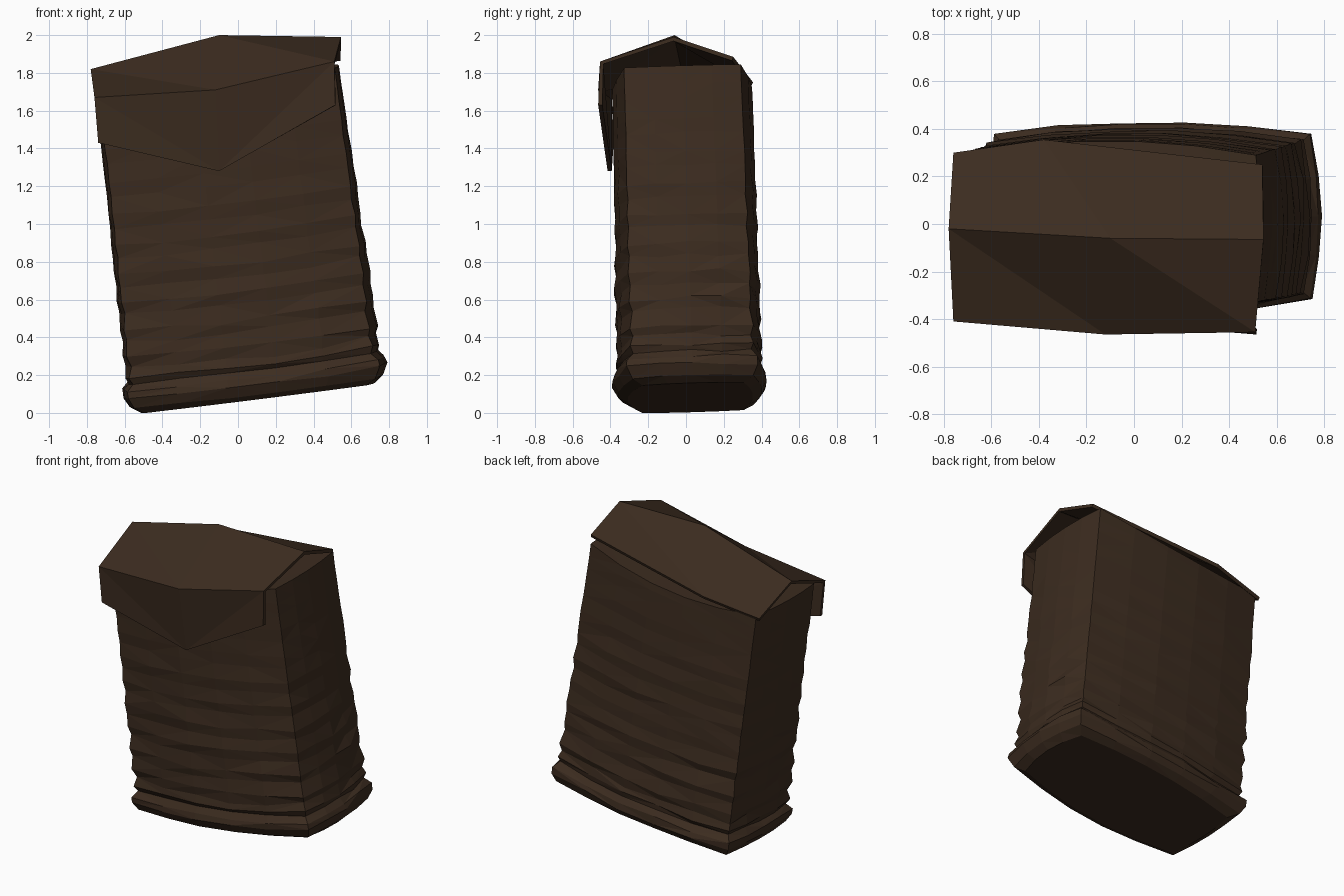
import bpy, bmesh, math, random

if "Cube" in bpy.data.objects:
    bpy.data.objects.remove(bpy.data.objects["Cube"])

random.seed(4)
leather = bpy.data.materials.new("dark brown leather")
leather.diffuse_color = (0.045, 0.025, 0.014, 1)
leather.use_nodes = True
leather.node_tree.nodes["Principled BSDF"].inputs["Base Color"].default_value = leather.diffuse_color


def make(name, bm):
    me = bpy.data.meshes.new(name)
    bm.to_mesh(me)
    bm.free()
    me.materials.append(leather)
    ob = bpy.data.objects.new(name, me)
    bpy.context.collection.objects.link(ob)
    return ob


def lerp(a, b, t):
    return a + (b - a) * t


def ring(h, out, wob):
    """One bowed rectangular section at height h, pushed outward by out."""
    t = h / 1.68
    hw = lerp(0.642, 0.622, t) + out
    yf, yb = lerp(-0.285, -0.328, t) - out, lerp(0.36, 0.29, t) + out
    front_bow, back_bow = lerp(0.08, 0.065, t), lerp(0.05, 0.06, t)
    right_bow, left_bow = lerp(0.045, 0.022, t), lerp(0.025, 0.02, t)
    pts = []
    for i in range(5):                                   # front
        u = -1 + 2 * i / 5
        pts.append((u * hw, yf - front_bow * (1 - u * u)))
    for i in range(4):                                   # right
        v = -1 + i / 2
        pts.append((hw + right_bow * (1 - v * v), lerp(yf, yb, i / 4)))
    for i in range(5):                                   # back
        u = 1 - 2 * i / 5
        pts.append((u * hw, yb + back_bow * (1 - u * u)))
    for i in range(4):                                   # left
        v = 1 - i / 2
        pts.append((-hw - left_bow * (1 - v * v), lerp(yb, yf, i / 4)))
    res = []
    for x, y in pts:
        r = random.uniform(-wob, wob)
        z = 0.08 + h + 0.125 * x + 0.03 * (y - 0.03) + random.uniform(-wob, wob) * 1.3
        z -= 0.03 * min(1, wob * 80) * math.cos(x * 2.4)  # sagging folds
        if t > 0.99:                                      # mouth dips under the lid
            z -= 0.055 * max(0, 1 - (x / hw) ** 2)
        res.append((x * (1 + r) - 0.12 * h + 0.092, y * (1 + 1.8 * r), z))
    return res


# Leather body: stacked sections with a flared rim and folds growing downward
levels = [(0.0, -0.055, 0), (0.035, -0.005, 0.004), (0.09, 0.024, 0.008),
          (0.13, 0.02, 0.008), (0.165, -0.012, 0.006), (0.2, 0.002, 0.008)]
h, n = 0.25, 0
while h < 1.6:
    fade = max(0.0, 1 - h / 1.5)
    levels.append((h, (-0.009 if n % 2 == 0 else 0.006) * fade,
                   0.003 + 0.010 * fade))
    h += 0.05 + 0.025 * (n % 2) + 0.03 * (1 - fade)
    n += 1
levels.append((1.68, 0.0, 0))

bm = bmesh.new()
rings = [[bm.verts.new(p) for p in ring(*lv)] for lv in levels]
for a, b in zip(rings, rings[1:]):
    for i in range(len(a)):
        j = (i + 1) % len(a)
        bm.faces.new((a[i], a[j], b[j], b[i]))
bm.faces.new(rings[0])
bm.faces.new(rings[-1])
bmesh.ops.recalc_face_normals(bm, faces=bm.faces[:])
bmesh.ops.triangulate(bm, faces=bm.faces[:])
make("pouch_body", bm)

# Lid: back edge, ridge, front edge and pointed front flap
rows = [
    [(-0.76, 0.30, 1.68), (-0.38, 0.355, 1.75), (0.54, 0.25, 1.885)],
    [(-0.78, -0.02, 1.82), (-0.10, -0.06, 2.0), (0.545, -0.065, 1.99)],
    [(-0.76, -0.41, 1.67), (-0.12, -0.465, 1.71), (0.51, -0.455, 1.86)],
    [(-0.74, -0.405, 1.43), (-0.10, -0.415, 1.28), (0.515, -0.465, 1.63)],
]
bm = bmesh.new()
grid = [[bm.verts.new(p) for p in r] for r in rows]
for k, (a, b) in enumerate(zip(grid, grid[1:])):
    for i in range(2):
        if k == 2 and i == 1:                            # right half of the flap
            bm.faces.new((a[i], b[i], a[i + 1]))
            bm.faces.new((b[i], b[i + 1], a[i + 1]))
        else:
            bm.faces.new((a[i], b[i], b[i + 1]))
            bm.faces.new((a[i], b[i + 1], a[i + 1]))
bmesh.ops.recalc_face_normals(bm, faces=bm.faces[:])
lid = make("lid_flap", bm)
# outside faces up, thickness goes inward
if lid.data.polygons[0].normal.z < 0:
    lid.data.flip_normals()
mod = lid.modifiers.new("thickness", 'SOLIDIFY')
mod.thickness = 0.022
mod.offset = -1
